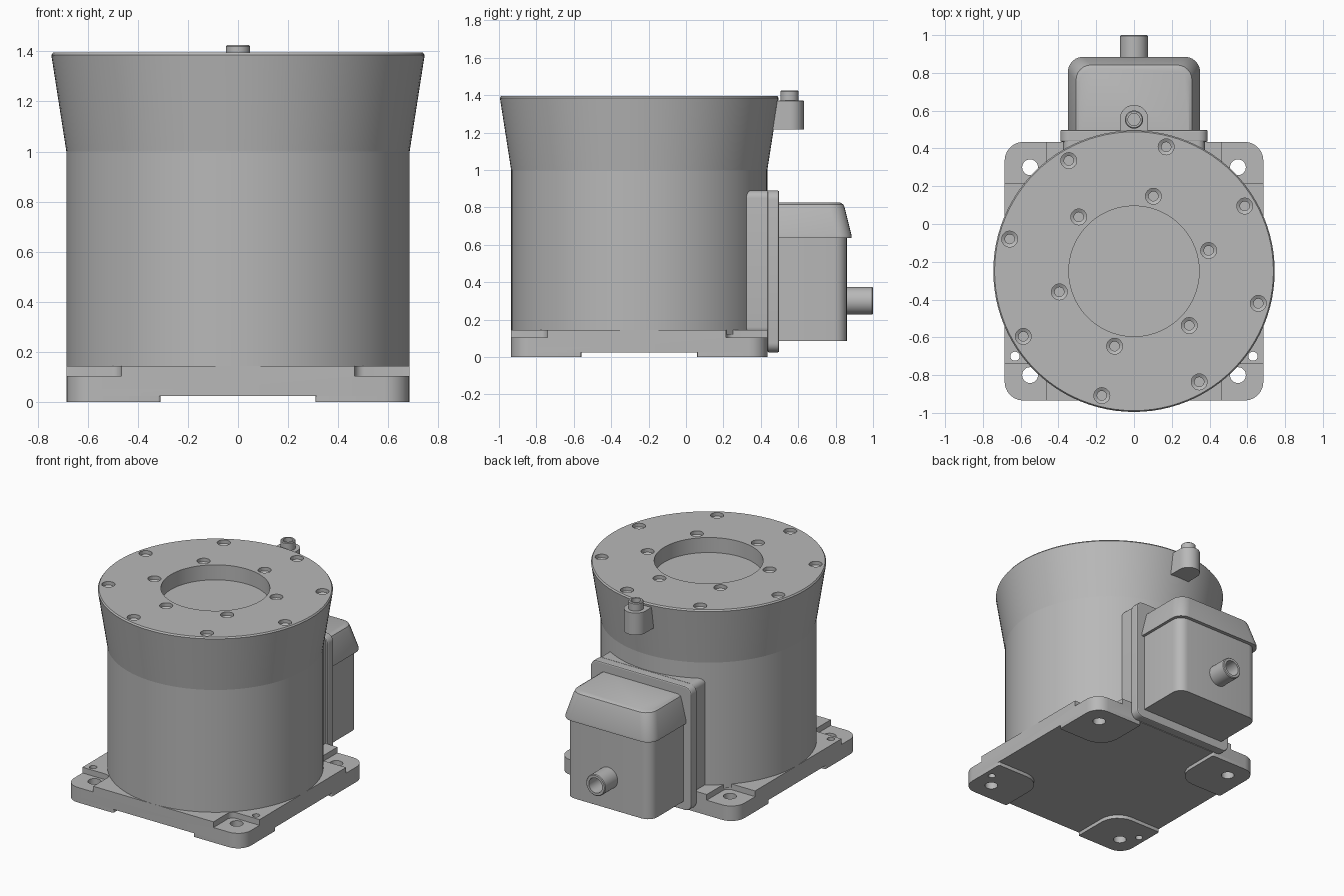
import bpy
import bmesh
from math import pi, cos, sin, radians
from mathutils import Matrix

cube = bpy.data.objects.get("Cube")
if cube:
    bpy.data.objects.remove(cube, do_unlink=True)

grey = bpy.data.materials.new("machine grey")
grey.use_nodes = True
COLOUR = (0.48, 0.48, 0.48, 1)
grey.diffuse_color = COLOUR
grey.node_tree.nodes["Principled BSDF"].inputs["Base Color"].default_value = COLOUR

CY = -0.25                                  # axis of the drum
UPRIGHT = Matrix.Identity(4)
BACKWARD = Matrix.Rotation(pi / 2, 4, "X")  # outline in x/z, depth is -y


def circle(r, x=0, y=0, n=32):
    return [(x + r * cos(2 * pi * i / n), y + r * sin(2 * pi * i / n)) for i in range(n)]


def rounded(x0, x1, y0, y1, radii, n=6):
    """Rounded rectangle; radii go right-back, left-back, left-front, right-front."""
    pts = []
    corners = [(x1, y1, -1, -1), (x0, y1, 1, -1), (x0, y0, 1, 1), (x1, y0, -1, 1)]
    for k, ((x, y, sx, sy), r) in enumerate(zip(corners, radii)):
        for i in range(n + 1):
            a = (k + i / n) * pi / 2
            pts.append((x + sx * r + r * cos(a), y + sy * r + r * sin(a)))
    return pts


def add_loft(bm, sections):
    rings = [[bm.verts.new((x, y, z)) for x, y in outline] for outline, z in sections]
    n = len(rings[0])
    for a, b in zip(rings, rings[1:]):
        for i in range(n):
            bm.faces.new((a[i], a[(i + 1) % n], b[(i + 1) % n], b[i]))
    bm.faces.new(rings[0][::-1])
    bm.faces.new(rings[-1])


def build(name, lofts, turn=UPRIGHT, angle=30):
    """Make one object from lofts, each a list of (outline, height) sections."""
    bm = bmesh.new()
    for sections in lofts:
        add_loft(bm, sections)
    bmesh.ops.recalc_face_normals(bm, faces=bm.faces)
    bm.transform(turn)
    mesh = bpy.data.meshes.new(name)
    bm.to_mesh(mesh)
    bm.free()
    mesh.materials.append(grey)
    obj = bpy.data.objects.new(name, mesh)
    bpy.context.collection.objects.link(obj)
    smooth(obj, angle)
    return obj


def activate(obj):
    bpy.ops.object.select_all(action="DESELECT")
    obj.select_set(True)
    bpy.context.view_layer.objects.active = obj


def smooth(obj, angle=30):
    activate(obj)
    bpy.ops.object.shade_smooth_by_angle(angle=radians(angle))


def bevel(obj, width, segments=4):
    mod = obj.modifiers.new("bevel", "BEVEL")
    mod.width, mod.segments = width, segments
    mod.limit_method, mod.angle_limit = "ANGLE", radians(40)
    activate(obj)
    bpy.ops.object.modifier_apply(modifier=mod.name)
    smooth(obj)


def cut(obj, lofts, angle=30):
    cutter = build("cutter", lofts)
    cutter.hide_render = True
    mod = obj.modifiers.new("cut", "BOOLEAN")
    mod.operation, mod.solver, mod.object = "DIFFERENCE", "EXACT", cutter
    activate(obj)
    bpy.ops.object.modifier_apply(modifier=mod.name)
    bpy.data.objects.remove(cutter, do_unlink=True)
    smooth(obj, angle)


def straight(outline, low, high):
    return [(outline, low), (outline, high)]


# Drum with flared rim and recessed centre
profile = [(0.685, 0.12), (0.685, 1.0), (0.745, 1.385), (0.738, 1.395),
           (0.345, 1.395), (0.345, 1.29)]
drum = build("drum", [[(circle(r, 0, CY, 96), z) for r, z in profile]], angle=7)

# Counterbored screw holes in two rings
screws = []
for count, ring, start in ((8, 0.68, 30.5), (6, 0.41, 15.5)):
    for i in range(count):
        a = radians(start) + 2 * pi * i / count
        x, y = ring * cos(a), CY + ring * sin(a)
        steps = [(0.025, 1.32), (0.025, 1.36), (0.042, 1.37), (0.042, 1.45)]
        screws.append([(circle(r, x, y, 24), z) for r, z in steps])
cut(drum, screws, angle=7)

# Square base with corner pockets and bolt holes
H = 0.685
FRONT, BACK = CY - H, CY + H
base = build("base_plate", [straight(rounded(-H, H, FRONT, BACK, [0.1] * 4), 0.025, 0.145)])
pockets, bolts = [], []
for s in (-1, 1):
    for y0, y1 in ((FRONT - 0.1, -0.74), (0.215, BACK + 0.1)):
        x0, x1 = sorted((s * 0.465, s * 0.8))
        pockets.append(straight(rounded(x0, x1, y0, y1, [0.04] * 4), 0.105, 0.3))
    for x, y, r in ((0.55, -0.8, 0.042), (0.55, 0.3, 0.042), (0.63, -0.7, 0.024)):
        bolts.append(straight(circle(r, s * x, y), -0.1, 0.25))
cut(base, pockets)
cut(base, bolts)

# Corner feet
PAD = 0.375
for side, s in (("right", -1), ("left", 1)):
    for end, t in (("front", -1), ("back", 1)):
        x0, x1 = sorted((s * H, s * (H - PAD)))
        y0, y1 = sorted((CY + t * H, CY + t * (H - PAD)))
        # outer corner matches the base, inner corner is rounder
        signs = [(1, 1), (-1, 1), (-1, -1), (1, -1)]
        radii = [0.1 if c == (s, t) else 0.14 if c == (-s, -t) else 0.01 for c in signs]
        foot = build(f"{end}_{side}_foot", [straight(rounded(x0, x1, y0, y1, radii), 0, 0.03)])
        cut(foot, bolts)

# Mounting block and flange for the terminal box
build("mounting_block",
      [straight(rounded(-0.375, 0.375, 0.12, 0.89, [0.04] * 4), -0.44, 0)], BACKWARD)
flange = build("flange",
               [straight(rounded(-0.39, 0.39, 0.025, 0.89, [0.05] * 4), -0.498, -0.435)], BACKWARD)
bevel(flange, 0.008, 2)

# Terminal box
box = build("terminal_box", [straight(rounded(-0.33, 0.33, 0.42, 0.86,
            [0.07, 0.07, 0.001, 0.001]), 0.085, 0.7)])
bevel(box, 0.035)

# Tapered lid
lid_steps = [(0, 0.635), (0, 0.652), (0.036, 0.795), (0.043, 0.815), (0.06, 0.825)]
build("terminal_lid", [[(rounded(-0.35 + d, 0.35 - d, 0.44, 0.885 - d,
      [0.08, 0.08, 0.001, 0.001]), z) for d, z in lid_steps]])

# Hollow cable outlet
outlet = [(0.074, -0.8), (0.074, -0.995), (0.069, -1.0), (0.052, -1.0), (0.052, -0.87)]
build("cable_outlet", [[(circle(r, 0, 0.3), d) for r, d in outlet]], BACKWARD)

# Rim lug with hollow fitting
lug = build("rim_lug", [straight(rounded(-0.075, 0.075, 0.42, 0.63,
            [0.074, 0.074, 0.001, 0.001], 10), 1.215, 1.37)])
bevel(lug, 0.006, 2)
fitting = [(0.048, 1.36), (0.048, 1.42), (0.043, 1.425), (0.032, 1.425), (0.032, 1.38)]
build("lug_fitting", [[(circle(r, 0, 0.553), z) for r, z in fitting]])
